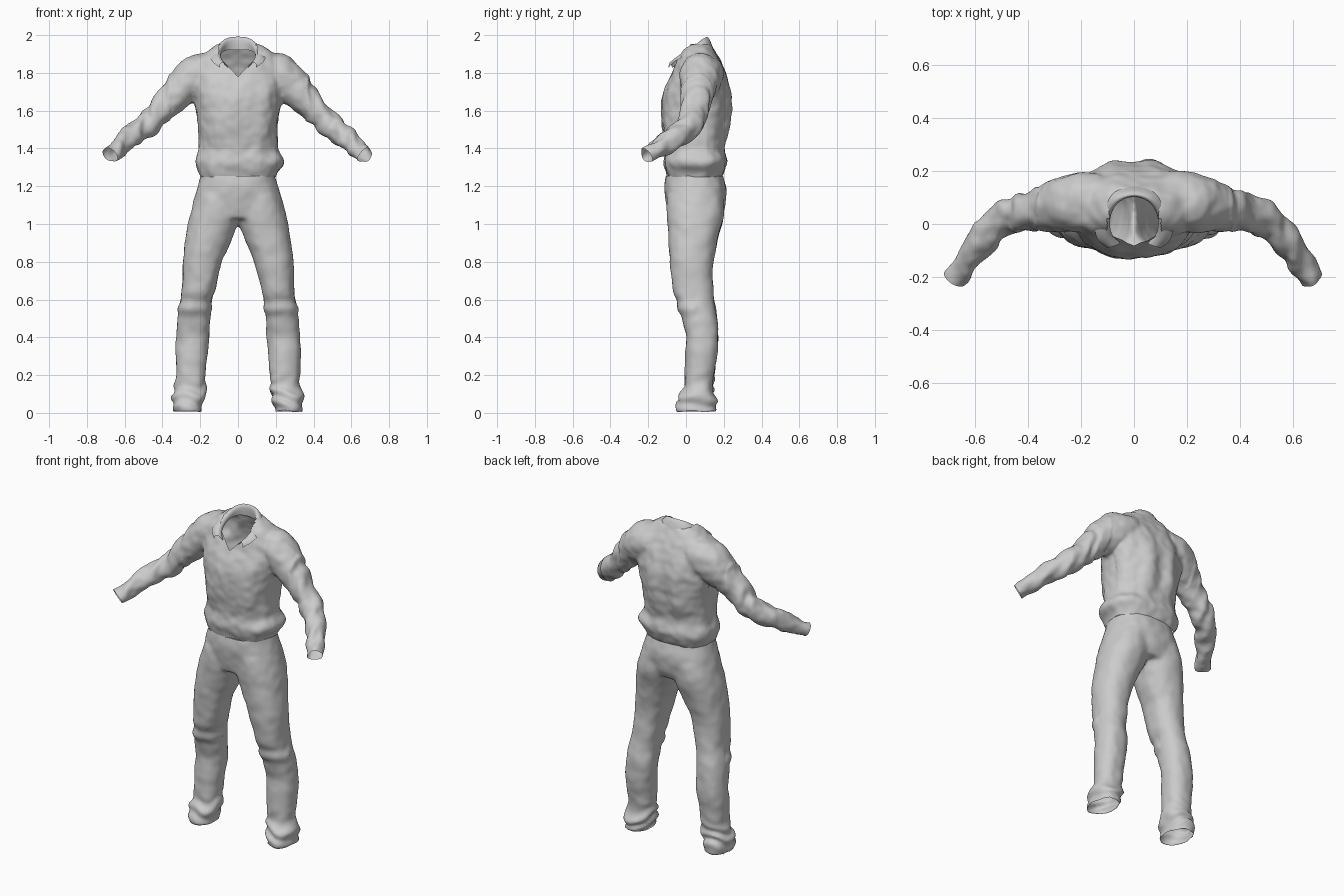
import bpy, bmesh, math
from mathutils import Vector, noise

if "Cube" in bpy.data.objects:
    bpy.data.objects.remove(bpy.data.objects["Cube"])


def spline(rows, n=5):
    """Catmull-Rom interpolation of rows of numbers."""
    out = []
    for i in range(len(rows) - 1):
        p = [rows[max(0, min(len(rows) - 1, i + k))] for k in (-1, 0, 1, 2)]
        for j in range(n):
            t = j / n
            out.append(tuple(b + .5 * t * (c - a + t * (2 * a - 5 * b + 4 * c - d + t * (3 * (b - c) + d - a)))
                             for a, b, c, d in zip(*p)))
    return out + [tuple(rows[-1])]


def ring(bm, c, u, v, e=2.0, n=40):
    """Superelliptic ring of vertices."""
    vs = []
    for i in range(n):
        a = 2 * math.pi * i / n
        ca, sa = math.cos(a), math.sin(a)
        vs.append(bm.verts.new(c + u * math.copysign(abs(ca) ** (2 / e), ca)
                               + v * math.copysign(abs(sa) ** (2 / e), sa)))
    return vs


def skin(bm, rings):
    for a, b in zip(rings, rings[1:]):
        for i in range(len(a)):
            j = (i + 1) % len(a)
            bm.faces.new((a[i], a[j], b[j], b[i]))
    bm.faces.new(rings[0])
    bm.faces.new(rings[-1])


def body(bm, rows, side=1, e=2.4):
    """Upright loft; rows are z, x inner, x outer, y front, y back."""
    rings = []
    for z, x0, x1, y0, y1 in spline(rows):
        rings.append(ring(bm, Vector((side * (x0 + x1) / 2, (y0 + y1) / 2, z)),
                          Vector(((x1 - x0) / 2, 0, 0)), Vector((0, (y1 - y0) / 2, 0)), e))
    skin(bm, rings)


def tube(bm, rows, side=1):
    """Round loft along a path; rows are x, y, z, radius."""
    pts = spline(rows)
    pos = [Vector((side * p[0], p[1], p[2])) for p in pts]
    rings = []
    for i, p in enumerate(pts):
        t = (pos[min(i + 1, len(pos) - 1)] - pos[max(i - 1, 0)]).normalized()
        u = t.cross(Vector((0, 0, 1))).normalized()
        rings.append(ring(bm, pos[i], u * p[3], u.cross(t) * p[3]))
    skin(bm, rings)


def cloth(name, bm, folds, cuts):
    """Fuse lofts into one garment, crease it and open its ends."""
    bmesh.ops.recalc_face_normals(bm, faces=bm.faces)
    me = bpy.data.meshes.new(name)
    bm.to_mesh(me)
    bm.free()
    ob = bpy.data.objects.new(name, me)
    bpy.context.collection.objects.link(ob)
    bpy.context.view_layer.objects.active = ob
    m = ob.modifiers.new("fuse", 'REMESH')
    m.mode, m.voxel_size = 'VOXEL', .011
    s = ob.modifiers.new("soften", 'SMOOTH')
    s.factor, s.iterations = .5, 7
    for mod in (m.name, s.name):
        bpy.ops.object.modifier_apply(modifier=mod)
    bm = bmesh.new()
    bm.from_mesh(ob.data)
    bm.normal_update()
    moves = [(v, v.normal * folds(v.co)) for v in bm.verts]
    for v, d in moves:
        v.co += d
    for co, no in cuts:
        bmesh.ops.bisect_plane(bm, geom=bm.verts[:] + bm.edges[:] + bm.faces[:],
                               plane_co=co, plane_no=no, clear_outer=True)
    return ob, bm


def finish(ob, bm):
    for f in bm.faces:
        f.smooth = True
    bm.to_mesh(ob.data)
    bm.free()


def bump(x, c, w):
    return math.exp(-((x - c) / w) ** 2)


# Shirt: torso and sleeves
def shirt_folds(p):
    q = Vector((p.x * 11, p.y * 11, p.z * 6))
    d = .008 * noise.noise(q) + .005 * noise.noise(p * 22)
    if p.y > .1 and abs(p.x) < .3:
        d += .007 * math.cos(p.x * 42 + 3.4) * bump(p.z, 1.58, .2)
    d += .018 * bump(p.z, 1.33, .035) * bump(p.x, .22, .06)
    if abs(p.x) > .36:
        d += .005 * math.sin(abs(p.x) * 75 + 3 * noise.noise(p * 8))
    return d


bm = bmesh.new()
body(bm, [(z, -w, w, f, b) for z, w, f, b in (
    (1.21, .18, -.09, .17), (1.25, .198, -.1, .19), (1.28, .21, -.11, .205), (1.33, .225, -.117, .222),
    (1.4, .21, -.107, .205), (1.5, .21, -.128, .225), (1.6, .22, -.13, .237), (1.7, .235, -.118, .238),
    (1.8, .237, -.077, .208), (1.87, .22, -.052, .178), (1.92, .165, -.03, .152), (1.955, .1, 0, .135))], e=2.5)
for s in (-1, 1):
    tube(bm, [(.12, .09, 1.8, .11), (.22, .08, 1.785, .112), (.315, .062, 1.7, .092), (.4, .043, 1.61, .074),
              (.48, .025, 1.53, .067), (.57, -.06, 1.46, .059), (.64, -.155, 1.395, .049),
              (.675, -.21, 1.363, .044), (.705, -.255, 1.335, .043)], s)
cuts = [(Vector((s * .675, -.208, 1.363)), Vector((s * .52, -.7, -.46))) for s in (-1, 1)]
cuts.append((Vector((0, 0, 1.25)), Vector((0, 0, -1))))
shirt, bm = cloth("shirt", bm, shirt_folds, cuts)

# Neck opening with a V at the front
for s in (-1, 1):
    fs = [f for f in bm.faces if f.calc_center_median().z > 1.74
          and f.calc_center_median().y < .02 and abs(f.calc_center_median().x) < .16]
    geom = list({v for f in fs for v in f.verts}) + list({e for f in fs for e in f.edges}) + fs
    bmesh.ops.bisect_plane(bm, geom=geom, plane_co=(0, 0, 1.78), plane_no=(s * .08, 0, -.075))


def in_neck(c):
    oval = c.z > 1.83 and (c.x / .095) ** 2 + ((c.y - .025) / .092) ** 2 < 1
    vee = c.y < .02 and abs(c.x) < .1 and abs(c.x) < (c.z - 1.78) * .075 / .08
    return oval or vee


bmesh.ops.delete(bm, geom=[f for f in bm.faces if in_neck(f.calc_center_median())], context='FACES')
finish(shirt, bm)

# Collar: inner stand, rolled fold and turned-down flap, from nape to V
stand = [(0, .105, 1.92), (.06, .085, 1.92), (.09, .03, 1.9), (.085, -.035, 1.86), (.05, -.072, 1.825)]
inner = [(0, .1, 1.975), (.055, .08, 1.97), (.086, .028, 1.925), (.086, -.035, 1.88), (.06, -.078, 1.84)]
fold = [(0, .11, 2.0), (.065, .09, 1.988), (.105, .032, 1.942), (.106, -.038, 1.898), (.08, -.085, 1.86)]
outer = [(0, .128, 1.975), (.082, .108, 1.962), (.126, .038, 1.925), (.128, -.048, 1.882), (.1, -.09, 1.848)]
hem = [(0, .142, 1.935), (.092, .12, 1.928), (.146, .04, 1.905), (.14, -.055, 1.865), (.092, -.094, 1.825)]
bm = bmesh.new()
grid = []
for rail in (stand, inner, fold, outer, hem):
    full = [(-x, y, z) for x, y, z in rail[:0:-1]] + rail
    grid.append([bm.verts.new(p) for p in spline(full, 4)])
for a, b in zip(grid, grid[1:]):
    for i in range(len(a) - 1):
        bm.faces.new((a[i], a[i + 1], b[i + 1], b[i]))
bmesh.ops.recalc_face_normals(bm, faces=bm.faces)
me = bpy.data.meshes.new("collar")
collar = bpy.data.objects.new("collar", me)
bpy.context.collection.objects.link(collar)
finish(collar, bm)
collar.modifiers.new("round", 'SUBSURF').levels = 1


# Trousers: hips and two legs
def trouser_folds(p):
    d = .006 * noise.noise(p * 8) + .003 * noise.noise(p * 19)
    d += .008 * bump(p.z, .09, .08) * math.sin(p.z * 75 + 5 * noise.noise(p * 7))
    if p.y < .06:
        d += .006 * bump(p.z, .56, .06) * math.sin(p.z * 60)
    return d


bm = bmesh.new()
body(bm, [(z, -w, w, f, b) for z, w, f, b in (
    (1.03, .25, -.085, .18), (1.1, .24, -.102, .205), (1.18, .217, -.115, .215),
    (1.24, .2, -.11, .2), (1.3, .19, -.1, .185))], e=2.3)
for s in (-1, 1):
    body(bm, [(-.03, .197, .337, -.05, .155), (.03, .192, .342, -.052, .158), (.07, .18, .347, -.045, .16),
              (.13, .168, .335, -.014, .146), (.2, .17, .328, -.01, .152), (.4, .152, .33, 0, .172),
              (.55, .142, .314, -.04, .157), (.65, .122, .297, -.07, .145), (.8, .083, .29, -.086, .145),
              (.95, .02, .274, -.093, .175), (1.05, -.01, .253, -.1, .2), (1.15, -.01, .215, -.1, .2)], s, 2.3)
trousers, bm = cloth("trousers", bm, trouser_folds,
                     [(Vector((0, 0, 1.255)), Vector((0, 0, 1))), (Vector((0, 0, .005)), Vector((0, 0, -1)))])
for v in bm.verts:
    if v.co.z < .006:
        v.co.z = max(0, .008 + .008 * noise.noise(v.co * 15))
finish(trousers, bm)
